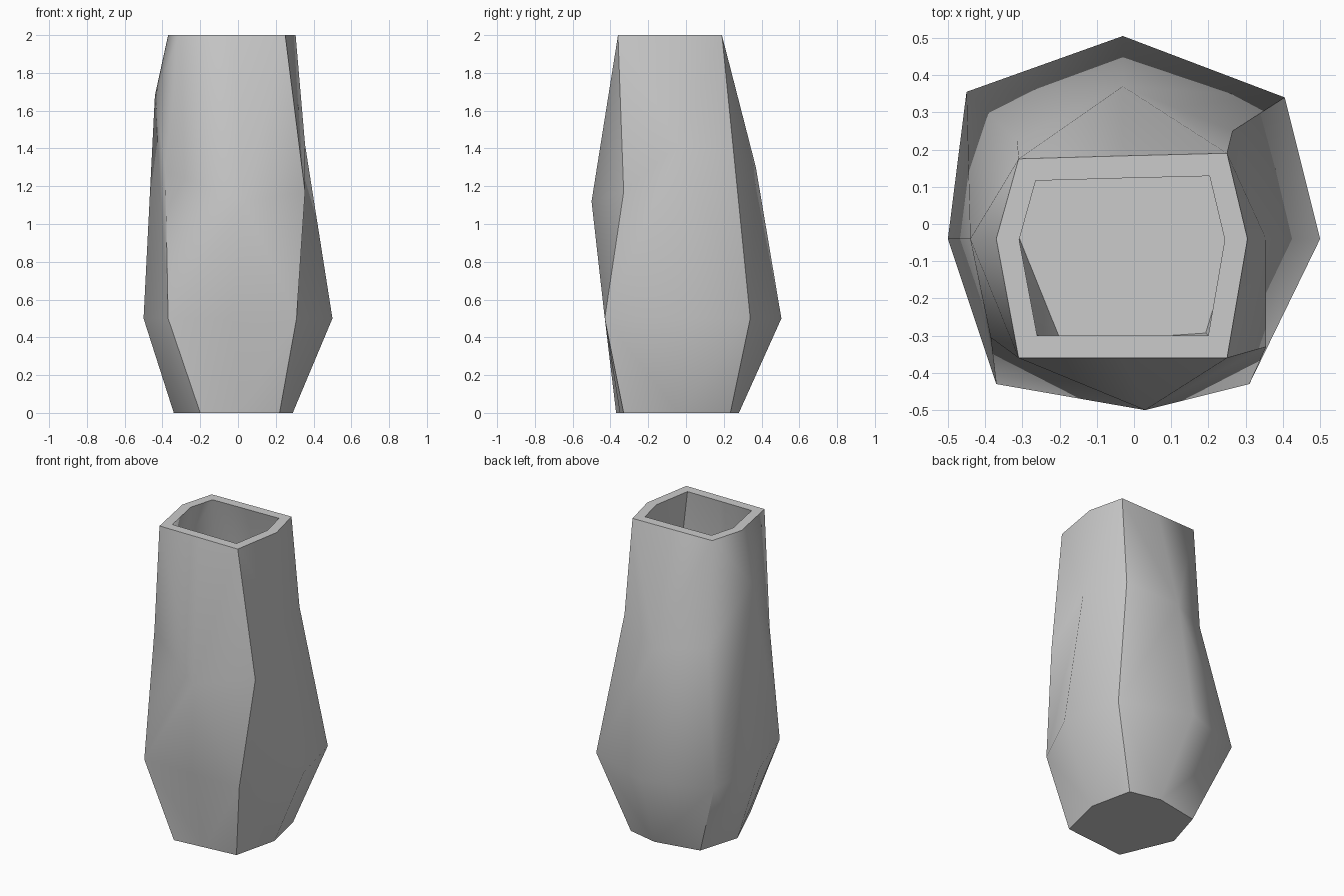
import bpy, bmesh, math
from mathutils import Vector

cube = bpy.data.objects.get("Cube")
if cube:
    bpy.data.objects.remove(cube, do_unlink=True)

WALL = 0.06
FLOOR = 0.1

# One warm-neutral grey for the whole vase
clay = bpy.data.materials.new("grey clay")
clay.use_nodes = True
grey = (0.6, 0.6, 0.6, 1)
clay.diffuse_color = grey
clay.node_tree.nodes["Principled BSDF"].inputs["Base Color"].default_value = grey

# Irregular rings of eight corners, from the right side round by the back
base = [(.29, -.04, 0), (.23, .235, 0), (.03, .28, 0), (-.26, .225, 0),
        (-.34, -.04, 0), (-.2, -.37, 0), (.01, -.35, 0), (.22, -.33, 0)]
belly = [(.5, -.04, .5), (.405, .34, .5), (-.03, .505, .5), (-.45, .355, .5),
         (-.5, -.04, .5), (-.37, -.43, .5), (-.03, -.43, .5), (.31, -.43, .5)]
shoulder = [(.355, -.04, 1.42), (.265, .25, 1.4), (-.03, .37, 1.3), (-.315, .225, 1.32),
            (-.44, -.04, 1.68), (-.385, -.305, 1.28), (.03, -.5, 1.12), (.355, -.33, 1.17)]
rim = [(.305, -.04, 2), (.25, .19, 2), (-.03, .183, 2), (-.31, .175, 2),
       (-.37, -.04, 2), (-.31, -.36, 2), (-.03, -.36, 2), (.25, -.36, 2)]


def inset(ring):
    """Move every corner inwards by the wall thickness along both its edges."""
    pts = [Vector(p) for p in ring]
    out = []
    for i, p in enumerate(pts):
        a, b = (p - pts[i - 1]), (pts[(i + 1) % len(pts)] - p)
        na = Vector((-a.y, a.x, 0)).normalized()
        nb = Vector((-b.y, b.x, 0)).normalized()
        out.append(p + (na + nb) * WALL / (1 + na.dot(nb)))
    return out


bm = bmesh.new()


def add_ring(ring):
    return [bm.verts.new(p) for p in ring]


def bridge(low, high, zigzag=True, flip=False):
    """Join two rings with facets; the diagonals meet on alternate columns."""
    n = len(low)
    for i in range(n):
        j = (i + 1) % n
        a, b, c, d = low[i], low[j], high[j], high[i]
        if not zigzag:
            bm.faces.new((a, b, c, d))
        elif (i % 2 == 0) != flip:
            bm.faces.new((a, b, c))
            bm.faces.new((a, c, d))
        else:
            bm.faces.new((a, b, d))
            bm.faces.new((b, c, d))


# Outer and inner walls, flat rim, underside and inside floor
outer = [add_ring(r) for r in (base, belly, shoulder, rim)]
t = FLOOR / 0.5
floor = [Vector(p).lerp(Vector(q), t) for p, q in zip(base, belly)]
inner = [add_ring(inset(r)) for r in (floor, belly, shoulder, rim)]
for wall in (outer, inner):
    bridge(wall[0], wall[1])
    bridge(wall[1], wall[2], flip=True)
    bridge(wall[2], wall[3])
bridge(outer[-1], inner[-1], zigzag=False)
bm.faces.new(outer[0])
bm.faces.new(inner[0])
bmesh.ops.recalc_face_normals(bm, faces=bm.faces)

mesh = bpy.data.meshes.new("vase_body")
bm.to_mesh(mesh)
bm.free()
mesh.materials.append(clay)
vase = bpy.data.objects.new("vase_body", mesh)
bpy.context.scene.collection.objects.link(vase)

# Soft facets with crisp rim and base
bpy.ops.object.select_all(action='DESELECT')
vase.select_set(True)
bpy.context.view_layer.objects.active = vase
bpy.ops.object.shade_smooth_by_angle(angle=math.radians(48))
